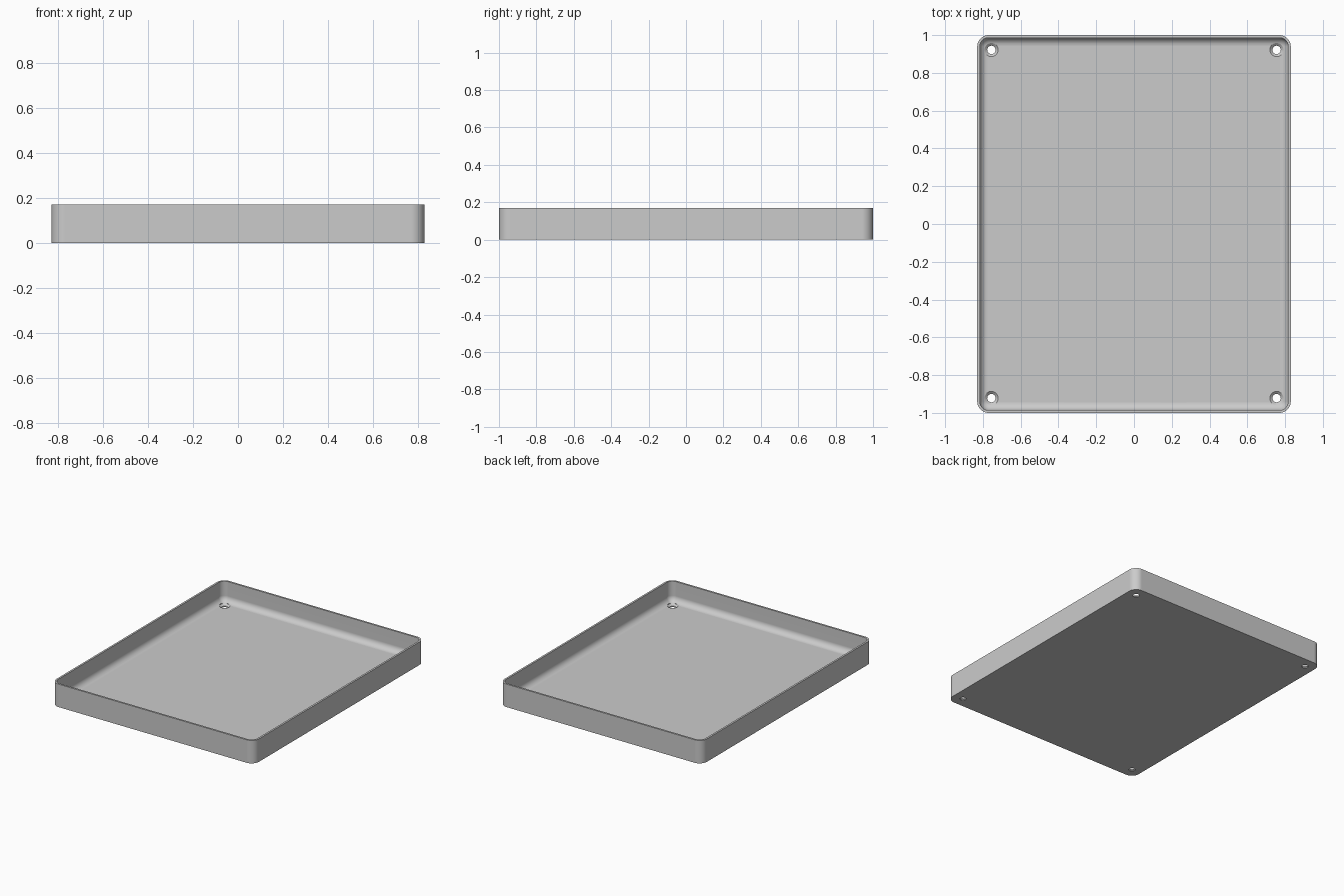
import bpy, bmesh, math

cube = bpy.data.objects.get("Cube")
if cube:
    bpy.data.objects.remove(cube, do_unlink=True)

HALF_X, HALF_Y, HEIGHT = 0.83, 1.0, 0.17
CORNER, WALL, FLOOR, FILLET = 0.06, 0.014, 0.02, 0.044
HOLE_X, HOLE_Y = 0.755, 0.922

grey = bpy.data.materials.new("light grey")
grey.use_nodes = True
colour = (0.6, 0.6, 0.6, 1)
grey.diffuse_color = colour
grey.node_tree.nodes["Principled BSDF"].inputs["Base Color"].default_value = colour


def make_object(name, bm):
    bmesh.ops.recalc_face_normals(bm, faces=bm.faces)
    mesh = bpy.data.meshes.new(name)
    bm.to_mesh(mesh)
    bm.free()
    mesh.materials.append(grey)
    obj = bpy.data.objects.new(name, mesh)
    bpy.context.collection.objects.link(obj)
    return obj


def loft(bm, rings):
    """Skin a stack of equal-length rings and cap both ends."""
    loops = [[bm.verts.new(p) for p in ring] for ring in rings]
    for a, b in zip(loops, loops[1:]):
        for i in range(len(a)):
            j = (i + 1) % len(a)
            bm.faces.new((a[i], a[j], b[j], b[i]))
    bm.faces.new(loops[0][::-1])
    bm.faces.new(loops[-1])


def rounded_rect(inset, z, steps=10):
    """Rounded rectangle, offset inwards from the outer wall."""
    r = CORNER - inset
    points = []
    for k, (sx, sy) in enumerate(((1, 1), (-1, 1), (-1, -1), (1, -1))):
        for i in range(steps + 1):
            a = math.pi / 2 * (k + i / steps)
            points.append((sx * (HALF_X - CORNER) + r * math.cos(a),
                           sy * (HALF_Y - CORNER) + r * math.sin(a), z))
    return points


# Tray: outer wall, rim, inner wall and filleted floor
rings = [rounded_rect(0, 0), rounded_rect(0, HEIGHT), rounded_rect(WALL, HEIGHT)]
for i in range(9):
    a = math.pi / 2 * i / 8
    rings.append(rounded_rect(WALL + FILLET * (1 - math.cos(a)),
                              FLOOR + FILLET * (1 - math.sin(a))))
bm = bmesh.new()
loft(bm, rings)
tray = make_object("tray", bm)

# Countersunk screw holes, one in each corner
profile = ((0.022, -0.02), (0.022, 0.008), (0.036, FLOOR), (0.036, 0.1))
bm = bmesh.new()
for sx in (-1, 1):
    for sy in (-1, 1):
        loft(bm, [[(sx * HOLE_X + r * math.cos(math.tau * i / 32),
                    sy * HOLE_Y + r * math.sin(math.tau * i / 32), z)
                   for i in range(32)] for r, z in profile])
cutter = make_object("hole_cutter", bm)
cutter.hide_render = True

cut = tray.modifiers.new("screw holes", "BOOLEAN")
cut.operation = "DIFFERENCE"
cut.solver = "EXACT"
cut.object = cutter

bpy.ops.object.select_all(action="DESELECT")
tray.select_set(True)
bpy.context.view_layer.objects.active = tray
bpy.ops.object.modifier_apply(modifier=cut.name)
bpy.data.objects.remove(cutter, do_unlink=True)

# Smooth curves, flat walls and floor
bpy.ops.object.shade_smooth_by_angle(angle=math.radians(30))
weighted = tray.modifiers.new("weighted normals", "WEIGHTED_NORMAL")
weighted.keep_sharp = True
